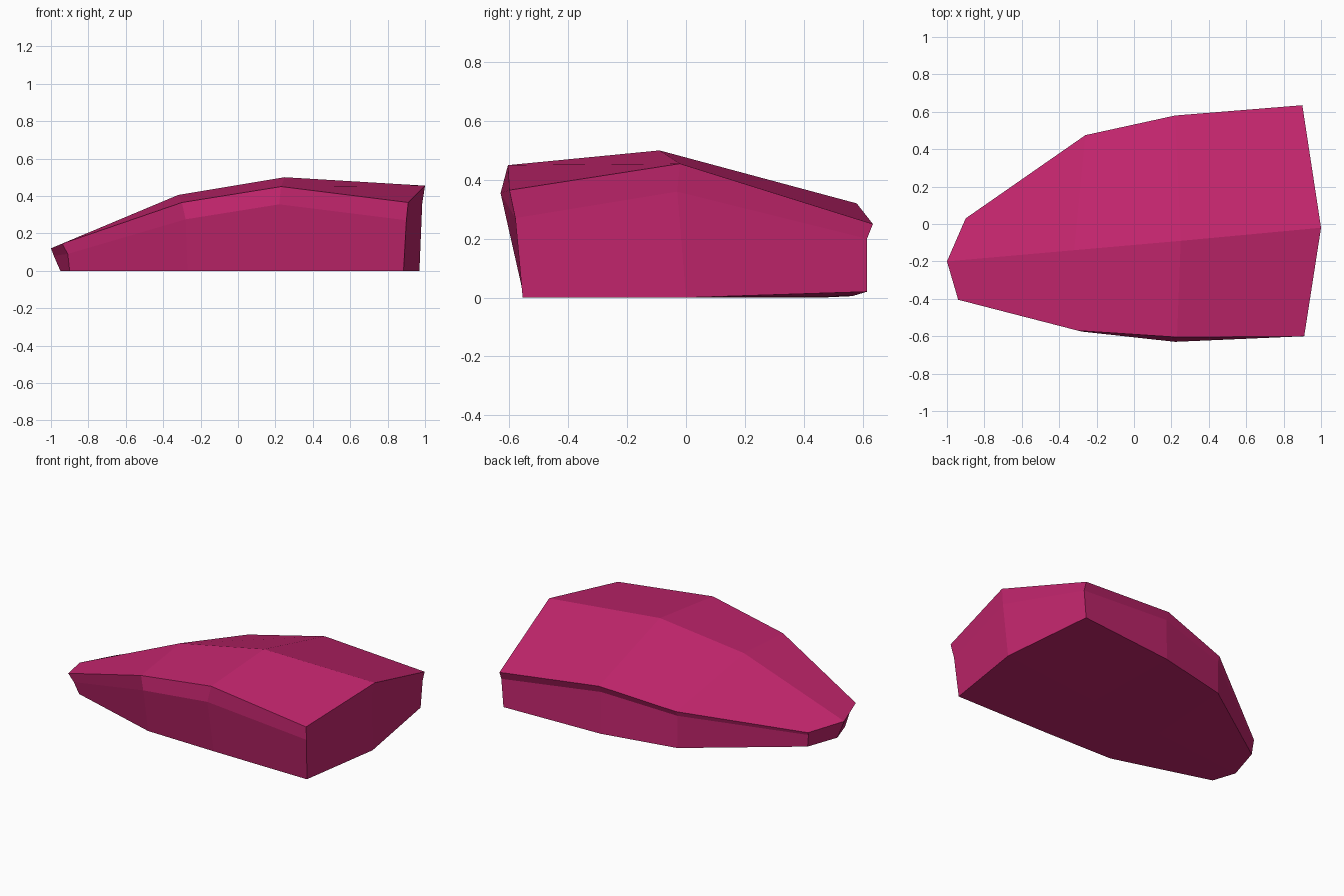
import bpy
import bmesh

# Remove the default object
default_cube = bpy.data.objects.get("Cube")
if default_cube:
    bpy.data.objects.remove(default_cube, do_unlink=True)


def make_material(name, colour):
    material = bpy.data.materials.new(name)
    material.use_nodes = True
    material.diffuse_color = colour
    shader = material.node_tree.nodes["Principled BSDF"]
    shader.inputs["Base Color"].default_value = colour
    return material


# Cross-sections from the narrow tip to the broad end.
# Each ring runs: front base, front waist, front brow, ridge,
# back brow, back waist, back base, keel.
tip_ring = [
    (-.9, -.35, 0), (-.91, -.39, .09), (-.94, -.405, .145), (-1, -.2, .12),
    (-.9, .03, .107), (-.9, .025, .09), (-.89, .02, .01), (-.95, -.2, 0),
]
narrow_ring = [
    (-.27, -.54, 0), (-.28, -.575, .275), (-.3, -.57, .365), (-.32, -.14, .405),
    (-.26, .475, .243), (-.26, .46, .21), (-.26, .46, 0), (-.3, -.13, 0),
]
wide_ring = [
    (.21, -.55, 0), (.22, -.63, .355), (.23, -.605, .45), (.25, -.09, .5),
    (.22, .58, .32), (.22, .56, .275), (.22, .565, .005), (.24, -.08, 0),
]
broad_ring = [
    (.885, -.555, 0), (.9, -.58, .27), (.91, -.6, .365), (1, -.02, .455),
    (.9, .635, .25), (.9, .615, .2), (.885, .615, .02), (.97, 0, 0),
]


def bridge_rings(mesh, first, second):
    """Join two rings with a band of quads."""
    count = len(first)
    for i in range(count):
        following = (i + 1) % count
        mesh.faces.new((first[i], first[following], second[following], second[i]))


def cap_ring(mesh, ring, centre):
    """Close a ring with four quads that meet at a middle point."""
    middle = mesh.verts.new(centre)
    count = len(ring)
    for i in range(1, count, 2):
        mesh.faces.new((ring[i], ring[(i + 1) % count],
                        ring[(i + 2) % count], middle))


# Faceted body: loft the rings and close both ends
mesh = bmesh.new()
sections = (tip_ring, narrow_ring, wide_ring, broad_ring)
rings = [[mesh.verts.new(point) for point in section] for section in sections]
for first, second in zip(rings, rings[1:]):
    bridge_rings(mesh, first, second)
cap_ring(mesh, rings[0], (-.985, -.2, .08))
cap_ring(mesh, rings[-1], (.985, -.03, .36))
bmesh.ops.recalc_face_normals(mesh, faces=mesh.faces)

body_data = bpy.data.meshes.new("faceted_body")
mesh.to_mesh(body_data)
mesh.free()
body_data.materials.append(make_material("magenta_pink", (.55, .019, .155, 1)))
body = bpy.data.objects.new("faceted_body", body_data)
bpy.context.collection.objects.link(body)
